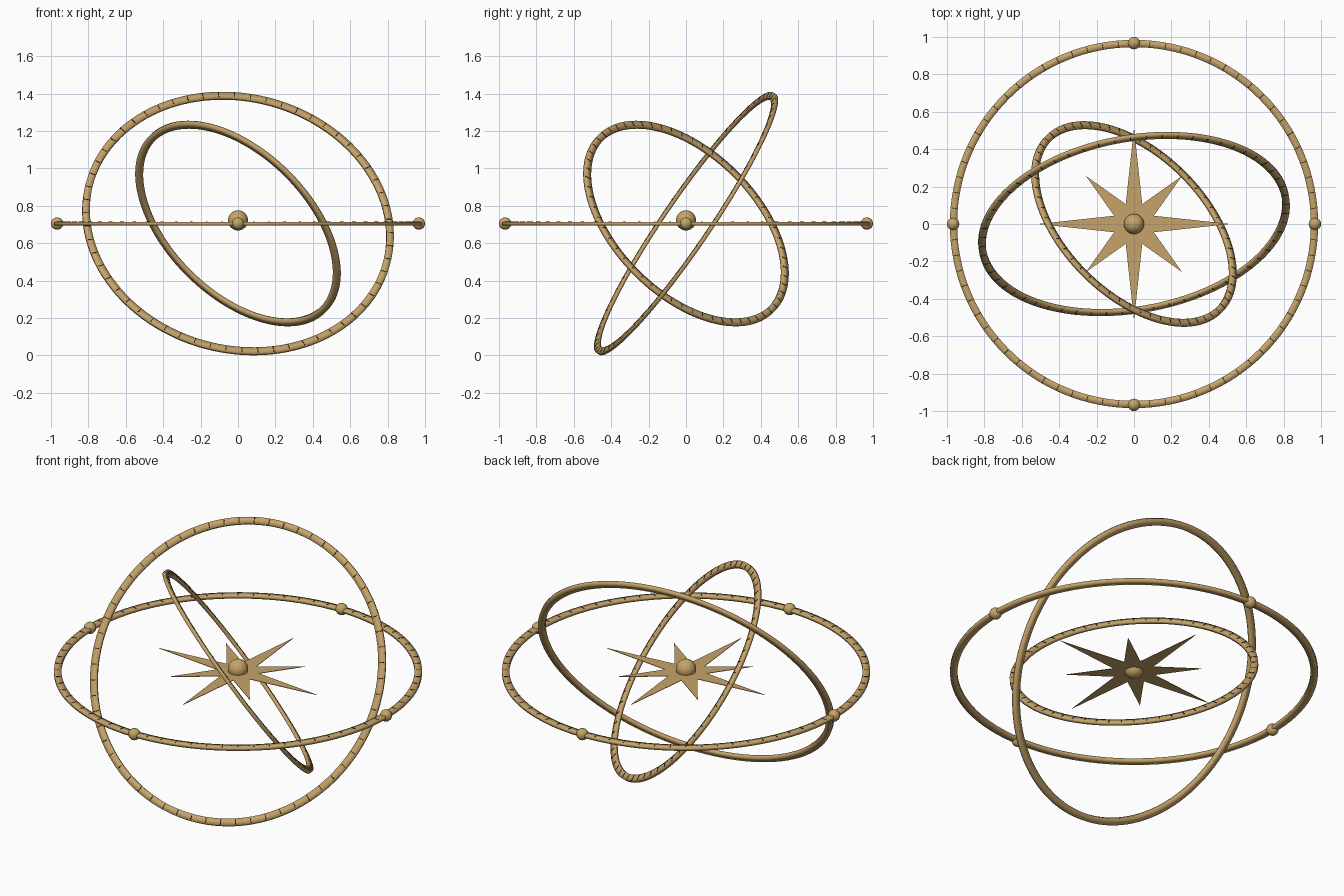
import bpy, bmesh, math
from mathutils import Matrix, Vector

if "Cube" in bpy.data.objects:
    bpy.data.objects.remove(bpy.data.objects["Cube"])

CENTRE = Vector((0, 0, 0.705))


def material(name, rgb):
    m = bpy.data.materials.new(name)
    m.diffuse_color = (*rgb, 1)
    m.use_nodes = True
    m.node_tree.nodes["Principled BSDF"].inputs["Base Color"].default_value = m.diffuse_color
    return m


brass = material("brass", (0.565, 0.37, 0.145))
dark = material("dark_engraving", (0.035, 0.022, 0.010))


def make(name, bm, mat, matrix, smooth=False):
    bmesh.ops.recalc_face_normals(bm, faces=bm.faces)
    me = bpy.data.meshes.new(name)
    bm.to_mesh(me)
    bm.free()
    me.materials.append(mat)
    for p in me.polygons:
        p.use_smooth = smooth
    ob = bpy.data.objects.new(name, me)
    ob.matrix_world = matrix
    bpy.context.collection.objects.link(ob)
    return ob


def ring(name, radius, normal, ticks, half_width=0.0195, half_height=0.0095):
    """Flat band hoop with engraved marks on the side its normal points to."""
    turn = Vector((0, 0, 1)).rotation_difference(Vector(normal).normalized())
    place = Matrix.Translation(CENTRE) @ turn.to_matrix().to_4x4()

    # hoop with a softly shaded rectangular section
    bm = bmesh.new()
    n = 128
    section = [(1, -1), (1, 1), (-1, 1), (-1, -1)]
    grid = []
    for i in range(n):
        a = math.tau * i / n
        row = []
        for u, v in section:
            r = radius + half_width * u
            row.append(bm.verts.new((r * math.cos(a), r * math.sin(a),
                                     half_height * v)))
        grid.append(row)
    for i in range(n):
        for j in range(4):
            i2, j2 = (i + 1) % n, (j + 1) % 4
            bm.faces.new((grid[i][j], grid[i2][j], grid[i2][j2], grid[i][j2]))
    make(name, bm, brass, place, True)

    # graduation marks, every sixth one longer
    bm = bmesh.new()
    for i in range(ticks):
        length = 0.036 if i % 6 == 0 else 0.026
        m = (Matrix.Rotation(math.tau * i / ticks, 4, 'Z')
             @ Matrix.Translation((radius, 0, half_height))
             @ Matrix.Diagonal((length, 0.0045, 0.003, 1)))
        bmesh.ops.create_cube(bm, size=1, matrix=m)
    make(name + "_marks", bm, dark, place)


def ball(name, radius, location):
    bm = bmesh.new()
    bmesh.ops.create_uvsphere(bm, u_segments=24, v_segments=16, radius=radius)
    make(name, bm, brass, Matrix.Translation(location), True)


# three nested rings
ring("outer_ring", 0.965, (0, 0, 1), 72)
ring("middle_ring", 0.822, (0.15, -0.817, 0.556), 60)
ring("inner_ring", 0.647, (1, 1, 1), 60)

# knobs on the outer ring
for i, side in enumerate(("right", "back", "left", "front")):
    a = i * math.pi / 2
    ball("knob_" + side, 0.033,
         CENTRE + Vector((math.cos(a), math.sin(a), 0)) * 0.967)

# flat compass star with long and short points
bm = bmesh.new()
outline = []
for i in range(16):
    r = 0.115 if i % 2 else (0.515 if i % 4 == 0 else 0.363)
    a = math.tau * i / 16
    outline.append((r * math.cos(a), r * math.sin(a)))
layers = []
for z in (-0.0015, 0.0015):
    hub = bm.verts.new((0, 0, z))
    rim = [bm.verts.new((x, y, z)) for x, y in outline]
    for i in range(16):
        bm.faces.new((hub, rim[i], rim[(i + 1) % 16]))
    layers.append(rim)
low, high = layers
for i in range(16):
    j = (i + 1) % 16
    bm.faces.new((low[i], low[j], high[j], high[i]))
make("compass_star", bm, brass, Matrix.Translation(CENTRE))

# hub ball in the middle of the star
ball("hub_ball", 0.054, CENTRE + Vector((0, 0, 0.017)))
